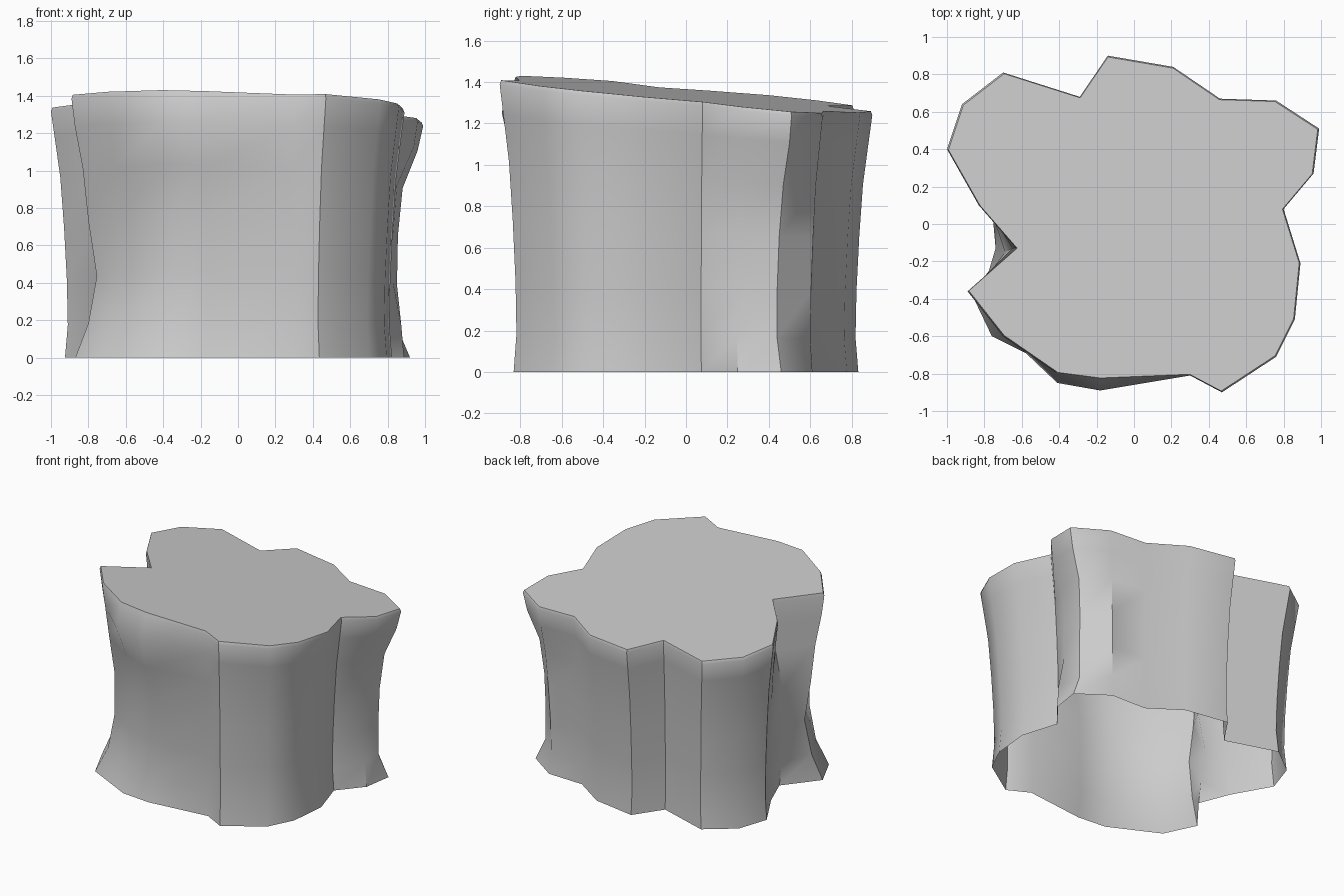
import bpy, bmesh, math

if "Cube" in bpy.data.objects:
    bpy.data.objects.remove(bpy.data.objects["Cube"])

# Lobed outline of the sawn top, counter-clockwise from the right-hand hollow
OUTLINE = [(.80, .08), (.96, .27), (.99, .51), (.76, .66), (.46, .67), (.21, .84),
           (-.14, .90), (-.29, .68), (-.70, .81), (-.92, .64), (-1.0, .40), (-.83, .10),
           (-.63, -.13), (-.89, -.36), (-.70, -.60), (-.41, -.80), (-.18, -.83),
           (.30, -.81), (.47, -.90), (.76, -.71), (.86, -.51), (.89, -.21)]

# (fraction of height, width of the trunk relative to the top)
LEVELS = [(0, .925), (.13, .91), (.31, .915), (.52, .93), (.72, .95), (.88, .98),
          (.985, 1.0), (1, .992)]

# Bark irregularities: outline index -> {level: (x, y)}
BUMPS = {
    2: {0: (.92, .46), 1: (.85, .44), 2: (.85, .44), 3: (.855, .45), 4: (.88, .47), 5: (.96, .50)},
    1: {2: (.83, .25), 3: (.83, .25), 4: (.85, .25)},
    12: {0: (-.68, -.13), 1: (-.70, -.13), 2: (-.74, -.13), 3: (-.69, -.15), 4: (-.65, -.13)},
    13: {0: (-.87, -.37), 1: (-.80, -.34), 2: (-.755, -.32), 3: (-.80, -.33), 4: (-.83, -.34)},
    14: {0: (-.76, -.60), 1: (-.68, -.56), 2: (-.64, -.54), 3: (-.64, -.54)},
    15: {0: (-.40, -.78), 2: (-.38, -.72), 3: (-.38, -.72), 5: (-.41, -.85)},
    16: {0: (-.18, -.80), 5: (-.18, -.89), 4: (-.18, -.84)},
}


def top_height(x, y):
    """Slanted saw cut."""
    return 1.34 - .035 * x - .095 * y


# Stump: stacked rings, open underneath and capped by the cut
bm = bmesh.new()
rings = []
for k, (f, s) in enumerate(LEVELS):
    ring = []
    for i, (x, y) in enumerate(OUTLINE):
        px, py = BUMPS.get(i, {}).get(k, (x * s, y * s))
        ring.append(bm.verts.new((px, py, f * top_height(x, y))))
    rings.append(ring)
n = len(OUTLINE)
for lo, hi in zip(rings, rings[1:]):
    for i in range(n):
        j = (i + 1) % n
        bm.faces.new((lo[i], lo[j], hi[j], hi[i]))
bm.faces.new(rings[-1])

mesh = bpy.data.meshes.new("tree_stump")
bm.to_mesh(mesh)
bm.free()
stump = bpy.data.objects.new("tree_stump", mesh)
bpy.context.collection.objects.link(stump)
bpy.context.view_layer.objects.active = stump
stump.select_set(True)
bpy.ops.object.shade_smooth_by_angle(angle=math.radians(40))
